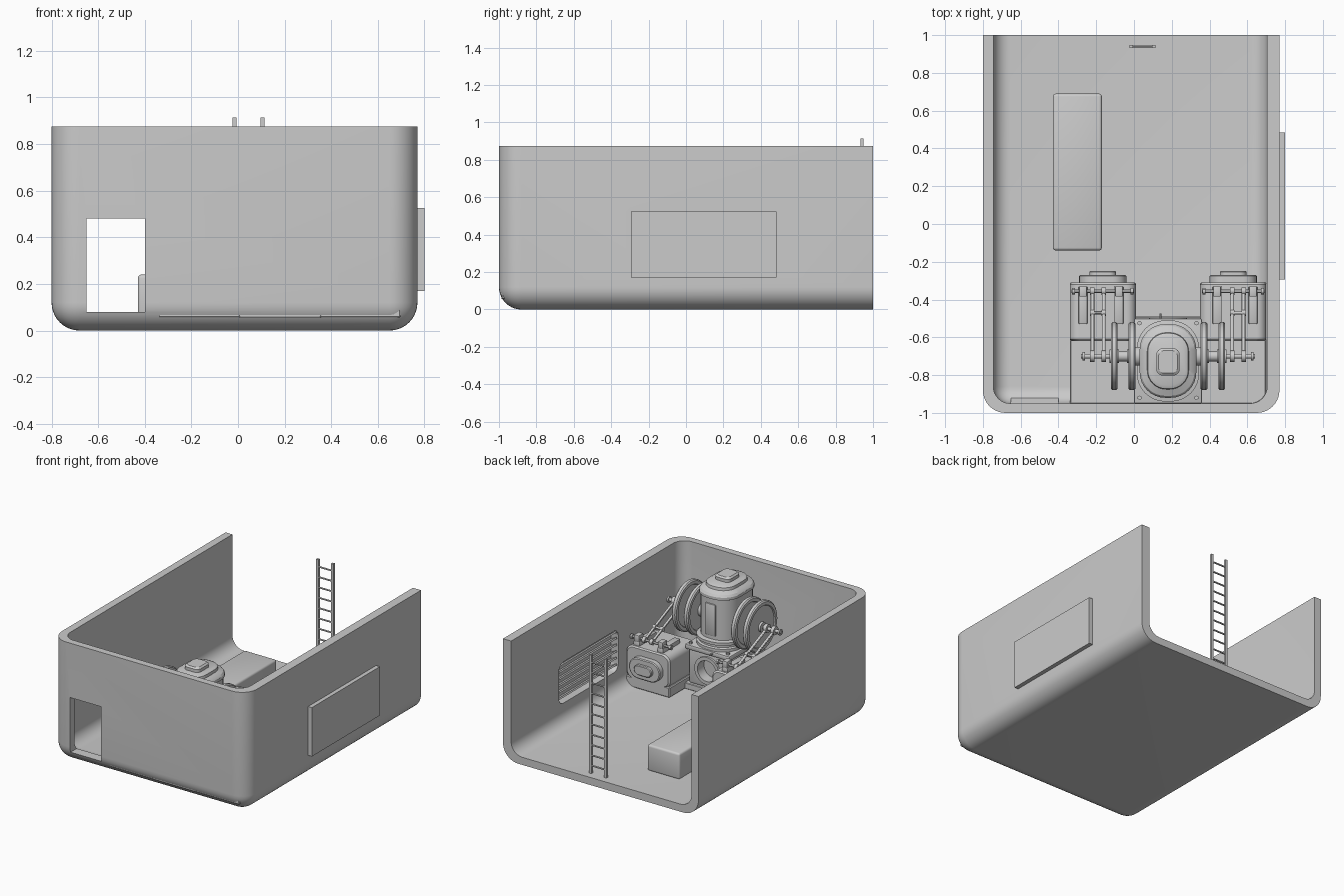
import bpy, bmesh
from math import sin, cos, pi, radians
from mathutils import Vector, Matrix

if "Cube" in bpy.data.objects:
    bpy.data.objects.remove(bpy.data.objects["Cube"])


def finish(name, bm):
    bmesh.ops.recalc_face_normals(bm, faces=bm.faces)
    me = bpy.data.meshes.new(name)
    bm.to_mesh(me)
    bm.free()
    ob = bpy.data.objects.new(name, me)
    bpy.context.collection.objects.link(ob)
    return ob


def box(name, x0, x1, y0, y1, z0, z1, bevel=0, seg=2, pick=None):
    bm = bmesh.new()
    x0, x1 = min(x0, x1), max(x0, x1)
    bmesh.ops.create_cube(bm, size=1)
    for v in bm.verts:
        v.co = ((x0 + x1) / 2 + v.co.x * (x1 - x0), (y0 + y1) / 2 + v.co.y * (y1 - y0),
                (z0 + z1) / 2 + v.co.z * (z1 - z0))
    if bevel:
        edges = [e for e in bm.edges if pick is None or pick(*[v.co for v in e.verts])]
        bmesh.ops.bevel(bm, geom=edges, offset=bevel, segments=seg, profile=0.5, affect='EDGES')
    return finish(name, bm)


def loft(name, axis, centre, layers, seg=8):
    """Stack rounded rectangles (half_a, half_b, corner, height) along an axis."""
    bm = bmesh.new()
    rings = []
    for a, b, r, h in layers:
        ring = []
        for k, (sx, sy) in enumerate([(1, 1), (-1, 1), (-1, -1), (1, -1)]):
            for j in range(seg + 1):
                t = (k + j / seg) * pi / 2
                u, v = sx * (a - r) + r * cos(t), sy * (b - r) + r * sin(t)
                p = {'x': (h, u, v), 'y': (u, h, v), 'z': (u, v, h)}[axis]
                ring.append(bm.verts.new(Vector(p) + Vector(centre)))
        rings.append(ring)
    n = len(rings[0])
    for r0, r1 in zip(rings, rings[1:]):
        for i in range(n):
            bm.faces.new((r0[i], r0[(i + 1) % n], r1[(i + 1) % n], r1[i]))
    bm.faces.new(rings[0])
    bm.faces.new(rings[-1])
    bmesh.ops.remove_doubles(bm, verts=bm.verts, dist=1e-5)
    return finish(name, bm)


def rod(name, p, q, r, seg=16):
    p, q = Vector(p), Vector(q)
    bm = bmesh.new()
    m = Matrix.Translation((p + q) / 2) @ (q - p).to_track_quat('Z', 'Y').to_matrix().to_4x4()
    bmesh.ops.create_cone(bm, cap_ends=True, segments=seg, radius1=r, radius2=r,
                          depth=(q - p).length, matrix=m)
    return finish(name, bm)


def cut(ob, cutter):
    mod = ob.modifiers.new("cut", 'BOOLEAN')
    mod.operation, mod.solver, mod.object = 'DIFFERENCE', 'EXACT', cutter
    bpy.context.view_layer.objects.active = ob
    bpy.ops.object.modifier_apply(modifier=mod.name)
    bpy.data.objects.remove(cutter)


# Room shell: rounded tub, open on top and at the back
def tub_edges(z0, y0):
    def pick(a, b):
        low = abs(a.z - z0) < 1e-4 and abs(b.z - z0) < 1e-4
        front = abs(a.y - y0) < 1e-4 and abs(b.y - y0) < 1e-4
        side = abs(a.x - b.x) < 1e-4
        upright = abs(a.z - b.z) > 1e-4
        return (low and (front or side)) or (front and upright)
    return pick


FLOOR = 0.055
shell = box("room_shell", -0.80, 0.77, -1, 1, 0, 0.875, 0.12, 10, tub_edges(0, -1))
cut(shell, box("inner_cutter", -0.745, 0.705, -0.95, 1.2, FLOOR, 1.2, 0.09, 8, tub_edges(FLOOR, -0.95)))
cut(shell, box("door_cutter", -0.65, -0.40, -1.1, -0.86, 0.08, 0.48))
cut(shell, loft("vent_cutter", 'x', (0, 0.11, 0.345),
                [(0.34, 0.15, 0.05, 0.6), (0.34, 0.15, 0.05, 0.9)]))

# Side vent: outer panel with tilted slats inside the opening
box("vent_panel", 0.765, 0.80, -0.295, 0.485, 0.17, 0.525)
for i in range(6):
    slat = box("vent_slat", -0.028, 0.028, -0.33, 0.33, -0.006, 0.006)
    slat.location = (0.735, 0.11, 0.225 + i * 0.048)
    slat.rotation_euler.y = radians(30)

# Bench
box("bench", -0.43, -0.17, -0.14, 0.69, 0.05, 0.24, 0.015, 3)

# Ladder
for x in (-0.015, 0.105):
    box("ladder_rail", x - 0.009, x + 0.009, 0.932, 0.948, 0.04, 0.915)
for i in range(11):
    z = 0.11 + i * 0.075
    rod("ladder_rung", (-0.015, 0.94, z), (0.105, 0.94, z), 0.006, 8)

# Engine centre: pedestal with round port
CX, AY, AZ = 0.18, -0.70, 0.55
box("engine_foot", 0.005, 0.355, -0.987, -0.49, FLOOR, 0.10, 0.004, 1)
pedestal = box("engine_pedestal", 0.02, 0.34, -0.95, -0.51, 0.09, 0.35, 0.02, 3)
cut(pedestal, rod("port_cutter", (CX, -0.57, 0.225), (CX, -0.4, 0.225), 0.075, 32))
ring = rod("port_ring", (CX, -0.52, 0.225), (CX, -0.495, 0.225), 0.10, 32)
cut(ring, rod("ring_cutter", (CX, -0.6, 0.225), (CX, -0.4, 0.225), 0.075, 32))
box("pedestal_plate", 0.0, 0.36, -0.95, -0.50, 0.34, 0.375, 0.008, 2)
for dx in (-0.15, 0.15):
    for y in (-0.525, -0.92):
        rod("plate_bolt", (CX + dx, y, 0.37), (CX + dx, y, 0.39), 0.012, 6)
rod("drain_pipe", (0.14, -0.51, 0.36), (0.14, -0.475, 0.36), 0.006, 8)

# Engine housing: stacked rounded rings, shoulder and cap
loft("engine_housing", 'z', (CX, -0.725, 0), [
    (0.165, 0.215, 0.15, 0.37), (0.165, 0.215, 0.15, 0.395), (0.152, 0.20, 0.14, 0.40),
    (0.152, 0.20, 0.14, 0.415), (0.165, 0.215, 0.15, 0.42), (0.165, 0.215, 0.15, 0.44),
    (0.14, 0.185, 0.125, 0.445), (0.14, 0.185, 0.125, 0.735), (0.15, 0.195, 0.135, 0.74),
    (0.15, 0.195, 0.135, 0.76), (0.14, 0.185, 0.125, 0.775), (0.11, 0.15, 0.10, 0.79),
    (0.107, 0.147, 0.097, 0.81), (0.09, 0.13, 0.08, 0.818)])
loft("engine_cap", 'z', (CX, -0.73, 0), [
    (0.062, 0.072, 0.035, 0.81), (0.062, 0.072, 0.035, 0.84), (0.05, 0.06, 0.03, 0.85)])
box("housing_panel", CX - 0.04, CX + 0.04, -0.56, -0.532, 0.47, 0.70, 0.006, 2)

# Shared axle
rod("axle", (CX - 0.46, AY, AZ), (CX + 0.46, AY, AZ), 0.012)

# Both side units, mirrored about the engine centre
for s in (-1, 1):
    X = lambda d: CX + s * d

    # Flywheels with raised rim and hub
    for d in (0.19, 0.285):
        prof = [(0.035, -0.026), (0.035, -0.010), (0.145, -0.010), (0.150, -0.018), (0.172, -0.018),
                (0.18, -0.010), (0.18, 0.010), (0.172, 0.018), (0.150, 0.018), (0.145, 0.010),
                (0.035, 0.010), (0.035, 0.026)]
        loft("flywheel", 'x', (X(d), AY, AZ), [(r, r, r, h) for r, h in prof])
    rod("wheel_spacer", (X(0.20), AY, AZ), (X(0.27), AY, AZ), 0.027, 20)
    rod("axle_boss", (X(0.115), AY, AZ), (X(0.18), AY, AZ), 0.05, 24)
    rod("axle_end", (X(0.44), AY, AZ), (X(0.452), AY, AZ), 0.022)

    # Cylinder block on its foot, with stepped oval end cover
    box("block_foot", X(0.17), X(0.52), -0.987, -0.31, FLOOR, 0.13, 0.006, 1)
    loft("cylinder_block", 'y', (X(0.345), 0, 0.235), [
        (0.165, 0.112, 0.05, -0.62), (0.175, 0.12, 0.05, -0.61),
        (0.175, 0.12, 0.05, -0.32), (0.165, 0.112, 0.05, -0.31)])
    loft("end_cover", 'y', (X(0.345), 0, 0.225), [
        (0.125, 0.075, 0.074, -0.32), (0.125, 0.075, 0.074, -0.275), (0.118, 0.068, 0.067, -0.27),
        (0.07, 0.036, 0.035, -0.27), (0.07, 0.036, 0.035, -0.253), (0.065, 0.031, 0.03, -0.248)])

    # Rocker brackets and their cross pin
    for d in (0.26, 0.45):
        box("rocker_bracket", X(d - 0.024), X(d + 0.024), -0.53, -0.33, 0.34, 0.385, 0.006, 2)
        box("bracket_post", X(d - 0.02), X(d + 0.02), -0.385, -0.33, 0.38, 0.43, 0.006, 2)
    rod("cross_pin", (X(0.18), -0.355, 0.40), (X(0.51), -0.355, 0.40), 0.009, 12)
    for d in (0.19, 0.50):
        rod("pin_end", (X(d - 0.008), -0.355, 0.40), (X(d + 0.008), -0.355, 0.40), 0.017, 12)

    # Twin connecting rods up to the axle, with eyes and a cross bar
    for d in (0.34, 0.40):
        rod("connecting_rod", (X(d), -0.355, 0.40), (X(d), AY, AZ), 0.010, 12)
        for y, z, r in ((-0.355, 0.40, 0.020), (-0.47, 0.449, 0.016), (AY, AZ, 0.030)):
            rod("rod_eye", (X(d - 0.012), y, z), (X(d + 0.012), y, z), r)
    rod("rod_cross_bar", (X(0.33), -0.47, 0.449), (X(0.41), -0.47, 0.449), 0.009, 12)

# Smooth curved faces, keep hard edges
bpy.ops.object.select_all(action='SELECT')
bpy.context.view_layer.objects.active = shell
bpy.ops.object.shade_smooth_by_angle(angle=radians(30))
